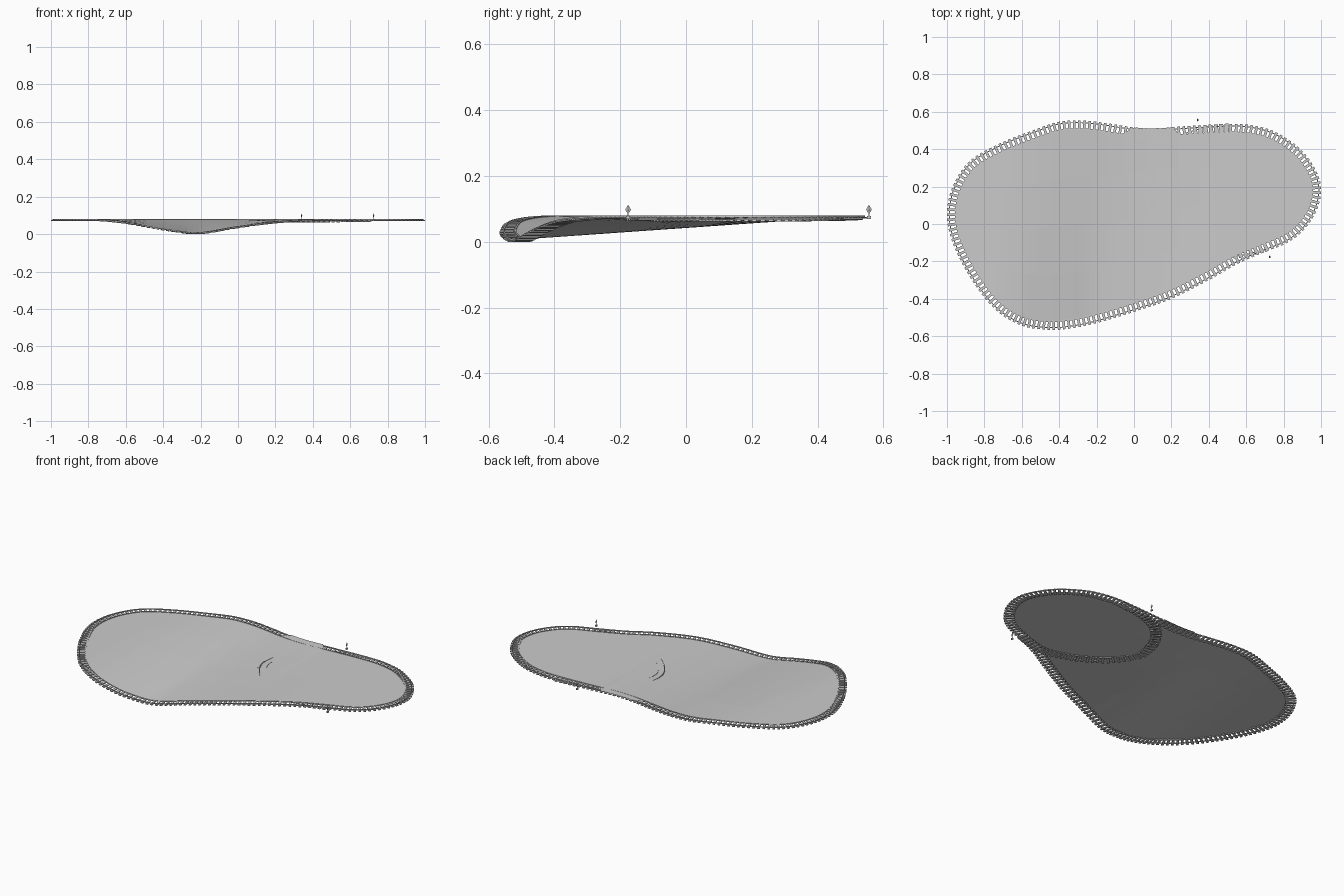
import bpy, bmesh, math
from mathutils import Vector

if "Cube" in bpy.data.objects:
    bpy.data.objects.remove(bpy.data.objects["Cube"])

# Outer contour of the loop: x, y, underside height (clockwise from the left)
OUTER = [(-1, .05, .07), (-.97, .2, .07), (-.88, .335, .07), (-.72, .43, .07), (-.53, .505, .07),
         (-.4, .547, .07), (-.27, .553, .07), (-.15, .54, .07), (0, .517, .07), (.12, .512, .07),
         (.3, .525, .07), (.5, .535, .07), (.62, .53, .07), (.75, .495, .07), (.88, .41, .07),
         (.96, .31, .07), (1, .2, .07), (.98, .08, .07), (.91, -.03, .07), (.82, -.1, .07),
         (.7, -.15, .07), (.55, -.215, .07), (.4, -.3, .069), (.2, -.4, .057), (0, -.47, .031),
         (-.2, -.53, 0), (-.35, -.56, .013), (-.47, -.565, .031), (-.61, -.54, .056),
         (-.75, -.45, .069), (-.88, -.28, .07), (-.97, -.1, .07)]
# Branch line cutting across the loop
BRANCH = [(.5, .507, .067), (.34, .487, .065), (.2, .42, .063), (.11, .3, .062), (.08, .15, .062),
          (.14, .04, .062), (.22, -.035, .061), (.35, -.11, .062), (.52, -.155, .063), (.7, -.118, .066)]
UP = Vector((0, 0, 1))
HALF = .03    # half sleeper length
GAUGE = .018  # rail distance from the centre line


def smooth_path(ctrl, closed, spacing):
    c = [Vector(p) for p in ctrl]
    n = len(c)
    get = (lambda i: c[i % n]) if closed else (lambda i: c[max(0, min(n - 1, i))])
    dense = []
    for i in range(n if closed else n - 1):
        a, b, d, e = get(i - 1), get(i), get(i + 1), get(i + 2)
        for k in range(16):
            t = k / 16
            dense.append(.5 * (2 * b + (d - a) * t + (2 * a - 5 * b + 4 * d - e) * t * t
                               + (3 * b - a - 3 * d + e) * t ** 3))
    dense.append(c[0] if closed else c[-1])
    acc = [0]
    for p, q in zip(dense, dense[1:]):
        acc.append(acc[-1] + (q - p).length)
    m = round(acc[-1] / spacing)
    out, j = [], 0
    for k in range(m if closed else m + 1):
        s = acc[-1] * k / m
        while j < len(dense) - 2 and acc[j + 1] < s:
            j += 1
        out.append(dense[j].lerp(dense[j + 1], (s - acc[j]) / (acc[j + 1] - acc[j])))
    return out


def frames(pts, closed):
    n = len(pts)
    res = []
    for i, p in enumerate(pts):
        a = pts[(i - 1) % n] if closed else pts[max(i - 1, 0)]
        b = pts[(i + 1) % n] if closed else pts[min(i + 1, n - 1)]
        t = (b - a).normalized()
        res.append((p, t, t.cross(UP).normalized()))
    return res


def finish(bm, name):
    bmesh.ops.recalc_face_normals(bm, faces=bm.faces)
    me = bpy.data.meshes.new(name)
    bm.to_mesh(me)
    bm.free()
    ob = bpy.data.objects.new(name, me)
    bpy.context.collection.objects.link(ob)
    return ob


def bridge(bm, rings, closed):
    k = len(rings[0])
    for i in range(len(rings) if closed else len(rings) - 1):
        a, b = rings[i], rings[(i + 1) % len(rings)]
        for j in range(k):
            bm.faces.new((a[j], a[(j + 1) % k], b[(j + 1) % k], b[j]))
    if not closed:
        bm.faces.new(rings[0])
        bm.faces.new(rings[-1])


def build_track(name, fr, closed):
    # sleepers
    bm = bmesh.new()
    for p, t, s in fr:
        rings = [[bm.verts.new(p + t * dt + s * ds + UP * z)
                  for ds, z in ((-HALF, 0), (HALF, 0), (HALF, .005), (-HALF, .005))]
                 for dt in (-.007, .007)]
        bridge(bm, rings, False)
    finish(bm, name + "_sleepers")
    # pair of rails
    bm = bmesh.new()
    for off in (-GAUGE, GAUGE):
        rings = [[bm.verts.new(p + s * (off + ds) + UP * z)
                  for ds, z in ((-.0025, .004), (.0025, .004), (.0025, .01), (-.0025, .01))]
                 for p, t, s in fr]
        bridge(bm, rings, closed)
    finish(bm, name + "_rails")


# Main loop, moved inward by half a sleeper
contour = smooth_path(OUTER, True, .028)
centre = [p + s * HALF for p, t, s in frames(contour, True)]
loop = frames(centre, True)
build_track("main_loop", loop, True)
build_track("branch", frames(smooth_path(BRANCH, False, .028), False), False)

# Ground sheet inside the loop, covering the track at the shallow hollow
rim = []
for p, t, s in loop:
    over = p.y > 0 and -.02 < p.x < .24
    rim.append(p - s * .028 + UP * .0105 if over else p + s * .012 + UP * .0075)
left = min(range(len(rim)), key=lambda i: rim[i].x)
rim = rim[left:] + rim[:left]
right = max(range(len(rim)), key=lambda i: rim[i].x)
back, front = rim[:right + 1], (rim[right:] + rim[:1])[::-1]


def at_x(chain, x):
    for a, b in zip(chain, chain[1:]):
        if a.x <= x <= b.x and b.x > a.x:
            return a.lerp(b, (x - a.x) / (b.x - a.x))
    return chain[0].copy() if x < 0 else chain[-1].copy()


bm = bmesh.new()
rows = []
N = 100
for i in range(N + 1):
    x = (rim[0].x + rim[right].x) / 2 - (rim[right].x - rim[0].x) / 2 * math.cos(math.pi * i / N)
    f, b = at_x(front, x), at_x(back, x)
    rows.append([bm.verts.new(f.lerp(b, k / 4)) for k in range(5)])
for r, q in zip(rows, rows[1:]):
    for k in range(4):
        bm.faces.new((r[k], q[k], q[k + 1], r[k + 1]))
bmesh.ops.remove_doubles(bm, verts=bm.verts, dist=.00001)
finish(bm, "ground_sheet")

# Switch stands beside the two junctions: base, post and diamond target
for name, x, y in (("switch_stand_back", .34, .556), ("switch_stand_front", .725, -.176)):
    bm = bmesh.new()
    for cz, sx, sy, sz in ((.0735, .008, .012, .009), (.088, .003, .003, .03)):
        g = bmesh.ops.create_cube(bm, size=1)
        for v in g["verts"]:
            v.co = Vector((x + v.co.x * sx, y + v.co.y * sy, cz + v.co.z * sz))
    for z0, r0, r1 in ((.091, 0, .009), (.105, .009, 0)):
        g = bmesh.ops.create_cone(bm, segments=4, radius1=r0, radius2=r1, depth=.014, cap_ends=False)
        bmesh.ops.scale(bm, verts=g["verts"], vec=(.4, 1, 1))
        bmesh.ops.translate(bm, verts=g["verts"], vec=(x, y, z0))
    finish(bm, name)
